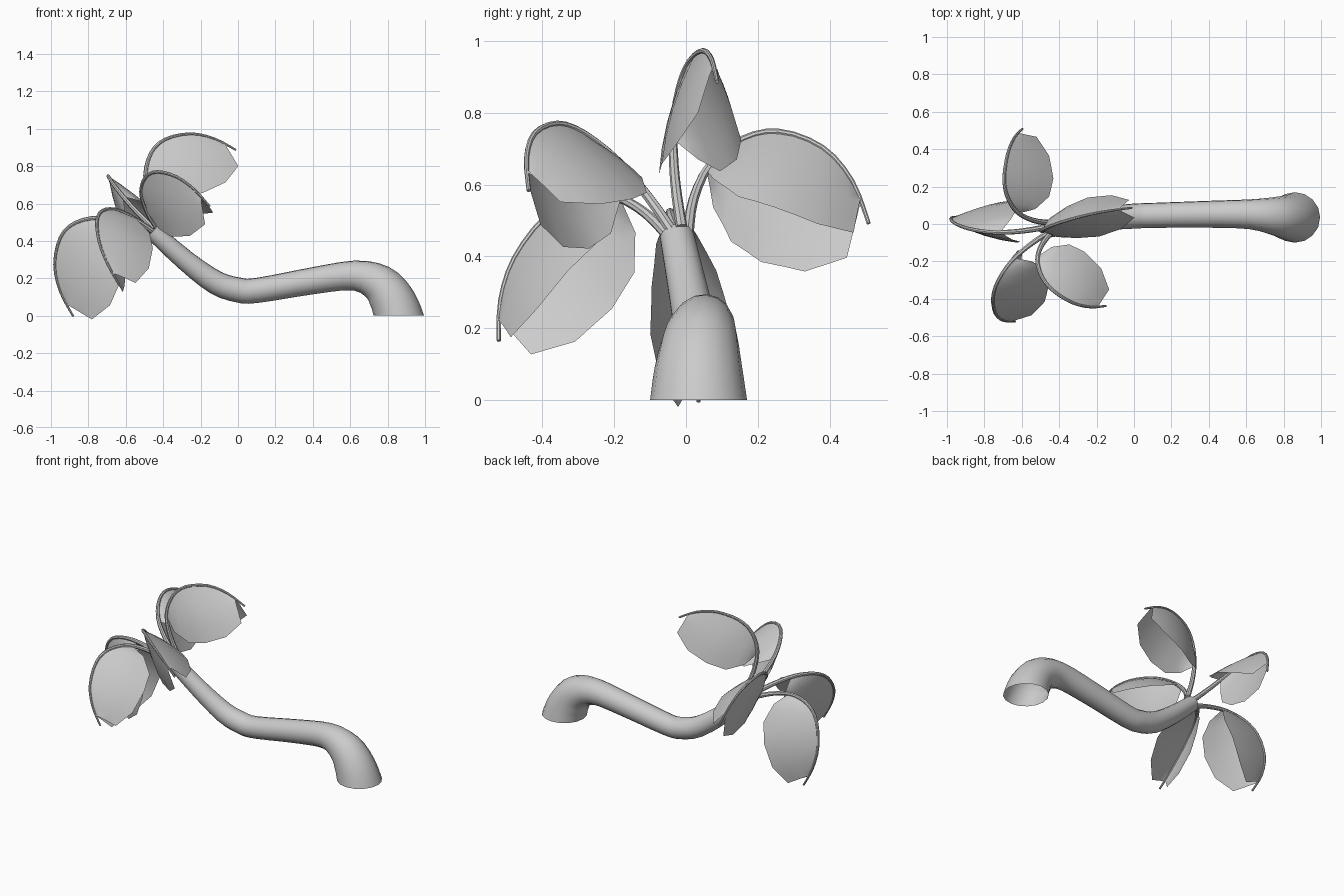
import bpy, math
from mathutils import Vector

if "Cube" in bpy.data.objects:
    bpy.data.objects.remove(bpy.data.objects["Cube"])

CROWN = Vector((-0.45, -0.02, 0.47))          # where the leaf stalks meet
AXIS = Vector((-0.686, -0.243, 0.686)).normalized()
E1 = Vector((1, 0, 1)).normalized()
E2 = AXIS.cross(E1)


def smooth_path(pts, n):
    """Catmull-Rom interpolation through tuples of any size."""
    out = []
    for i in range(len(pts) - 1):
        q = [pts[max(0, min(len(pts) - 1, i + k))] for k in (-1, 0, 1, 2)]
        for s in range(n):
            t = s / n
            out.append(tuple(0.5 * (2 * b + (c - a) * t + (2 * a - 5 * b + 4 * c - d) * t * t
                                    + (3 * b - a - 3 * c + d) * t ** 3) for a, b, c, d in zip(*q)))
    out.append(tuple(pts[-1]))
    return out


def make_object(name, verts, faces, angle=40):
    me = bpy.data.meshes.new(name)
    me.from_pydata([tuple(v) for v in verts], [], faces)
    ob = bpy.data.objects.new(name, me)
    bpy.context.collection.objects.link(ob)
    bpy.ops.object.select_all(action='DESELECT')
    ob.select_set(True)
    bpy.context.view_layer.objects.active = ob
    bpy.ops.object.shade_smooth_by_angle(angle=math.radians(angle))
    return ob


def tube(name, path, sides, level_start=0, cap_start=False):
    """Loft rings along (x, y, z, radius) points; the first rings may ease from level."""
    pts = [Vector(p[:3]) for p in path]
    verts, faces, u = [], [], Vector((0, 1, 0))
    for i, p in enumerate(pts):
        d = (pts[min(i + 1, len(pts) - 1)] - pts[max(i - 1, 0)]).normalized()
        if i < level_start:
            d = Vector((0, 0, 1)).lerp(d, i / level_start).normalized()
        if abs(u.dot(d)) > 0.98:
            u = Vector((1, 0, 0))
        u = (u - d * u.dot(d)).normalized()
        w = d.cross(u)
        for k in range(sides):
            a = 2 * math.pi * k / sides
            verts.append(p + (u * math.cos(a) + w * math.sin(a)) * path[i][3])
    for i in range(len(pts) - 1):
        for k in range(sides):
            a, b = i * sides + k, i * sides + (k + 1) % sides
            faces.append((a, b, b + sides, a + sides))
    faces.append(tuple(range(len(verts) - sides, len(verts))))
    if cap_start:
        faces.append(tuple(reversed(range(sides))))
    return make_object(name, verts, faces)


# Bent trunk, open underneath
trunk = [(0.86, 0.035, 0, 0.135), (0.825, 0.035, 0.09, 0.122), (0.75, 0.042, 0.175, 0.103),
         (0.62, 0.052, 0.215, 0.08), (0.4, 0.052, 0.187, 0.072), (0.1, 0.046, 0.135, 0.067),
         (0, 0.042, 0.138, 0.067), (-0.12, 0.032, 0.178, 0.064),
         (-0.28, 0.008, 0.295, 0.056), (-0.46, -0.025, 0.455, 0.048)]
tube("trunk", smooth_path(trunk, 3), 16, level_start=5)

# Leaf template: radial, axial, (radius | sideways)
RIB = [(0.03, -0.01, 0.016), (0.085, 0.12, 0.014), (0.165, 0.235, 0.012), (0.275, 0.297, 0.010),
       (0.385, 0.292, 0.009), (0.505, 0.215, 0.008), (0.58, 0.105, 0.007), (0.62, -0.02, 0.006)]
EDGE = [(0.15, 0.21, 0.004), (0.155, 0.13, 0.055), (0.205, 0.03, 0.09), (0.31, -0.03, 0.11),
        (0.44, -0.08, 0.095), (0.56, -0.078, 0.05), (0.60, 0.05, 0.008)]


def place(r, a, t, base, twist, scale, tilt, droop):
    low = (0.3 - a) / 0.34
    ang, tl = math.radians(base + twist * low), math.radians(tilt)
    out = E1 * math.cos(ang) + E2 * math.sin(ang)
    side = AXIS.cross(out)
    r2 = r * math.cos(tl) - a * math.sin(tl)
    a2 = a * math.cos(tl) + r * math.sin(tl)
    sag = Vector(droop) * low * min(1, r / 0.3)
    return CROWN + (out * r2 + AXIS * a2 + side * t) * scale + sag


def leaf(i, *args):
    # Stalk and midrib
    path = [(*place(r, a, 0, *args), w) for r, a, w in smooth_path(RIB, 3)]
    tube(f"leaf_stalk_{i}", path, 8, cap_start=True)
    # Two drooping halves hung from the midrib
    top = smooth_path(RIB, 6)[12:40]
    cols, rows = 13, 4
    for name, sign in (("left", 1), ("right", -1)):
        verts, faces = [], []
        for c in range(cols):
            f = c / (cols - 1)
            R = top[round(f * (len(top) - 1))]
            g = f * (len(EDGE) - 1)
            k = min(int(g), len(EDGE) - 2)
            E = [p + (q - p) * (g - k) for p, q in zip(EDGE[k], EDGE[k + 1])]
            for s in range(rows + 1):
                v = s / rows
                bulge = v + 0.5 * v * (1 - v)
                verts.append(place(R[0] + (E[0] - R[0]) * v, R[1] + (E[1] - R[1]) * v,
                                   sign * E[2] * bulge, *args))
        n = rows + 1
        for c in range(cols - 1):
            for s in range(rows):
                q = (c * n + s, c * n + s + 1, (c + 1) * n + s + 1, (c + 1) * n + s)
                faces.append(q if sign > 0 else q[::-1])
        make_object(f"leaf_{name}_half_{i}", verts, faces)


# Five leaves around the crown: angle, twist, scale, tilt, droop
for i, spec in enumerate([(15, -6, 0.99, -2, (0, 0, 0)),
                          (-51, -2, 0.94, 0, (-0.045, 0.03, -0.045)),
                          (-122, -3, 1.0, 5, (0, 0, 0.01)),
                          (166, 10, 1.04, 0, (0.02, 0, -0.015)),
                          (86, 14, 0.96, 1.5, (0.02, -0.045, -0.01))]):
    leaf(i + 1, *spec)
